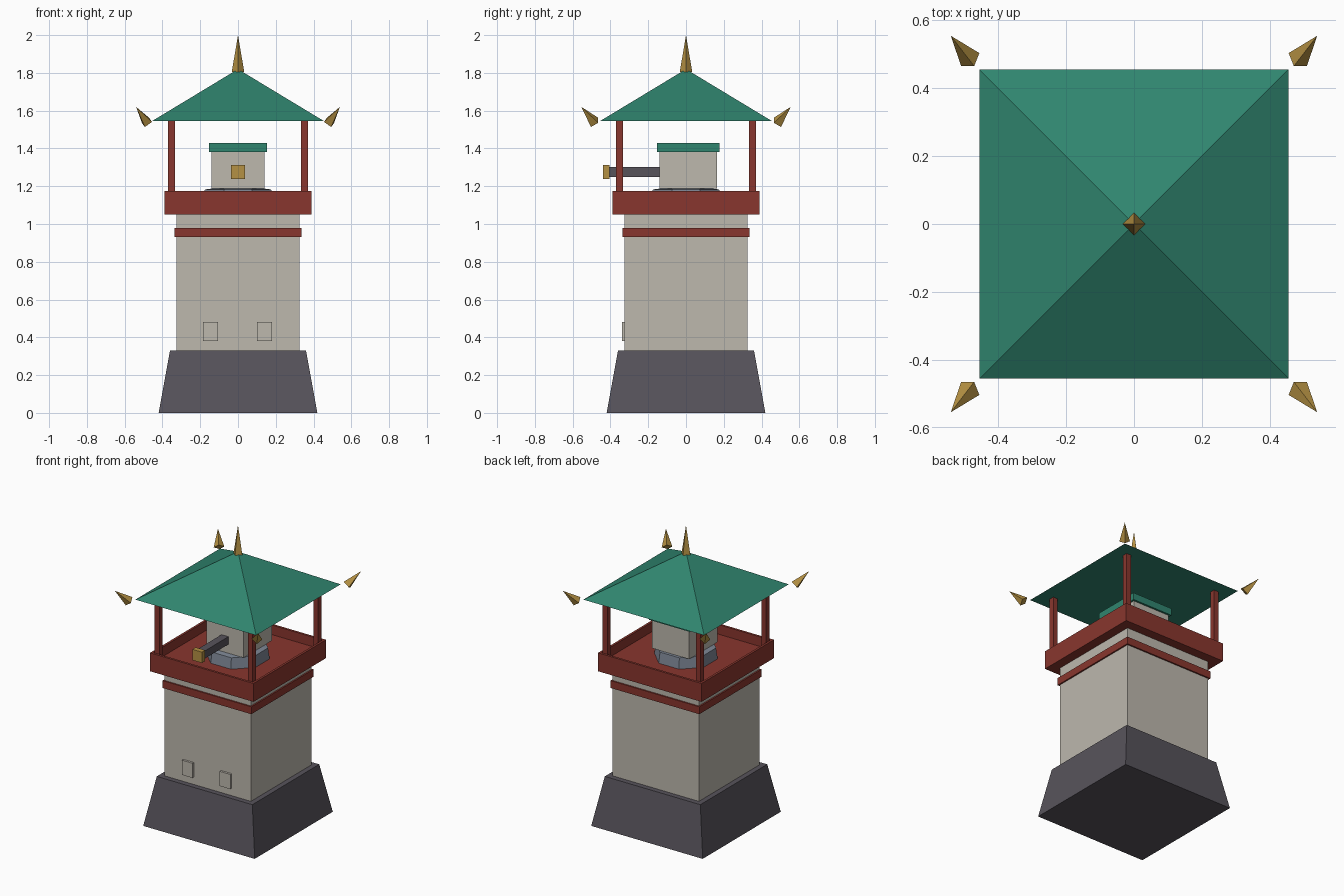
import bpy, bmesh
from math import radians, pi, sqrt
from mathutils import Matrix, Euler

cube = bpy.data.objects.get("Cube")
if cube:
    bpy.data.objects.remove(cube, do_unlink=True)


def material(name, hex_code):
    srgb = [int(hex_code[i:i + 2], 16) / 255 for i in (0, 2, 4)]
    color = [c / 12.92 if c < 0.04 else ((c + 0.055) / 1.055) ** 2.4 for c in srgb] + [1]
    mat = bpy.data.materials.new(name)
    mat.use_nodes = True
    mat.diffuse_color = color
    mat.node_tree.nodes["Principled BSDF"].inputs["Base Color"].default_value = color
    return mat


STONE = material("warm stone", "BDB8AE")
SLATE = material("dark slate", "57535B")
RED = material("painted red wood", "89362E")
GREEN = material("green roof", "30856F")
GOLD = material("gold", "B59143")
STEEL = material("blue grey steel", "7D8694")


def finish(name, bm, mat):
    bmesh.ops.recalc_face_normals(bm, faces=bm.faces)
    mesh = bpy.data.meshes.new(name)
    bm.to_mesh(mesh)
    bm.free()
    mesh.materials.append(mat)
    obj = bpy.data.objects.new(name, mesh)
    bpy.context.collection.objects.link(obj)
    return obj


def box(name, mat, x, y, z):
    """Box from (low, high) ranges on each axis."""
    bm = bmesh.new()
    bmesh.ops.create_cube(bm, size=1)
    for v in bm.verts:
        v.co = [(lo + hi) / 2 + c * (hi - lo) for c, (lo, hi) in zip(v.co, (x, y, z))]
    return finish(name, bm, mat)


def block(name, mat, half, z0, z1):
    return box(name, mat, (-half, half), (-half, half), (z0, z1))


def frustum(name, mat, sides, r0, r1, z0, z1, turn=0.0):
    bm = bmesh.new()
    bmesh.ops.create_cone(bm, cap_ends=True, segments=sides, radius1=r0, radius2=r1,
                          depth=z1 - z0, matrix=Matrix.Translation((0, 0, (z0 + z1) / 2))
                          @ Matrix.Rotation(turn, 4, 'Z'))
    bmesh.ops.remove_doubles(bm, verts=bm.verts, dist=1e-5)
    return finish(name, bm, mat)


# Tower: sloped footing, stone shaft and trim band
frustum("footing", SLATE, 4, 0.42 * sqrt(2), 0.36 * sqrt(2), 0, 0.33, pi / 4)
block("shaft", STONE, 0.325, 0.33, 1.06)
block("trim_band", RED, 0.335, 0.93, 0.98)
for side, x in (("right", -0.145), ("left", 0.14)):
    box(side + "_window", STONE, (x - 0.04, x + 0.04), (-0.34, -0.32), (0.38, 0.48))

# Balcony: a tray whose floor is sunk inside a thin parapet
bm = bmesh.new()
bmesh.ops.create_cube(bm, size=0.78)
for v in bm.verts:
    v.co.z = 1.05 if v.co.z < 0 else 1.175
bm.normal_update()
top = max(bm.faces, key=lambda f: f.calc_center_median().z)
bmesh.ops.inset_region(bm, faces=[top], thickness=0.022)
floor = bmesh.ops.extrude_discrete_faces(bm, faces=[top])["faces"][0]
for v in floor.verts:
    v.co.z = 1.11
finish("balcony", bm, RED)

# Roof and its posts
for sx in (-1, 1):
    for sy in (-1, 1):
        label = ("back_" if sy > 0 else "front_") + ("left" if sx > 0 else "right")
        box(label + "_post", RED, (sx * 0.352 - 0.0175, sx * 0.352 + 0.0175),
            (sy * 0.352 - 0.0175, sy * 0.352 + 0.0175), (1.1, 1.56))
        # Gold spike leaning outward off each corner
        spike = frustum(label + "_spike", GOLD, 4, 0.033, 0, 0, 0.122, pi / 4)
        lean = Euler((-sy * radians(35), sx * radians(35), 0)).to_matrix().to_4x4()
        spike.data.transform(Matrix.Translation((sx * 0.482, sy * 0.484, 1.538)) @ lean)
frustum("roof", GREEN, 4, 0.455 * sqrt(2), 0, 1.545, 1.82, pi / 4)
frustum("finial", GOLD, 4, 0.033, 0, 1.805, 2.0)

# Turret: faceted turntable, housing, cap and gun
frustum("turntable", STEEL, 8, 0.2, 0.19, 1.11, 1.183, pi / 8)
frustum("turntable_top", STEEL, 8, 0.19, 0.11, 1.183, 1.192, pi / 8)
box("turret_housing", STONE, (-0.14, 0.14), (-0.14, 0.165), (1.188, 1.385))
box("turret_cap", GREEN, (-0.153, 0.153), (-0.153, 0.178), (1.382, 1.43))
box("barrel", SLATE, (-0.026, 0.026), (-0.41, -0.13), (1.249, 1.301))
box("muzzle", GOLD, (-0.036, 0.036), (-0.44, -0.405), (1.239, 1.313))
